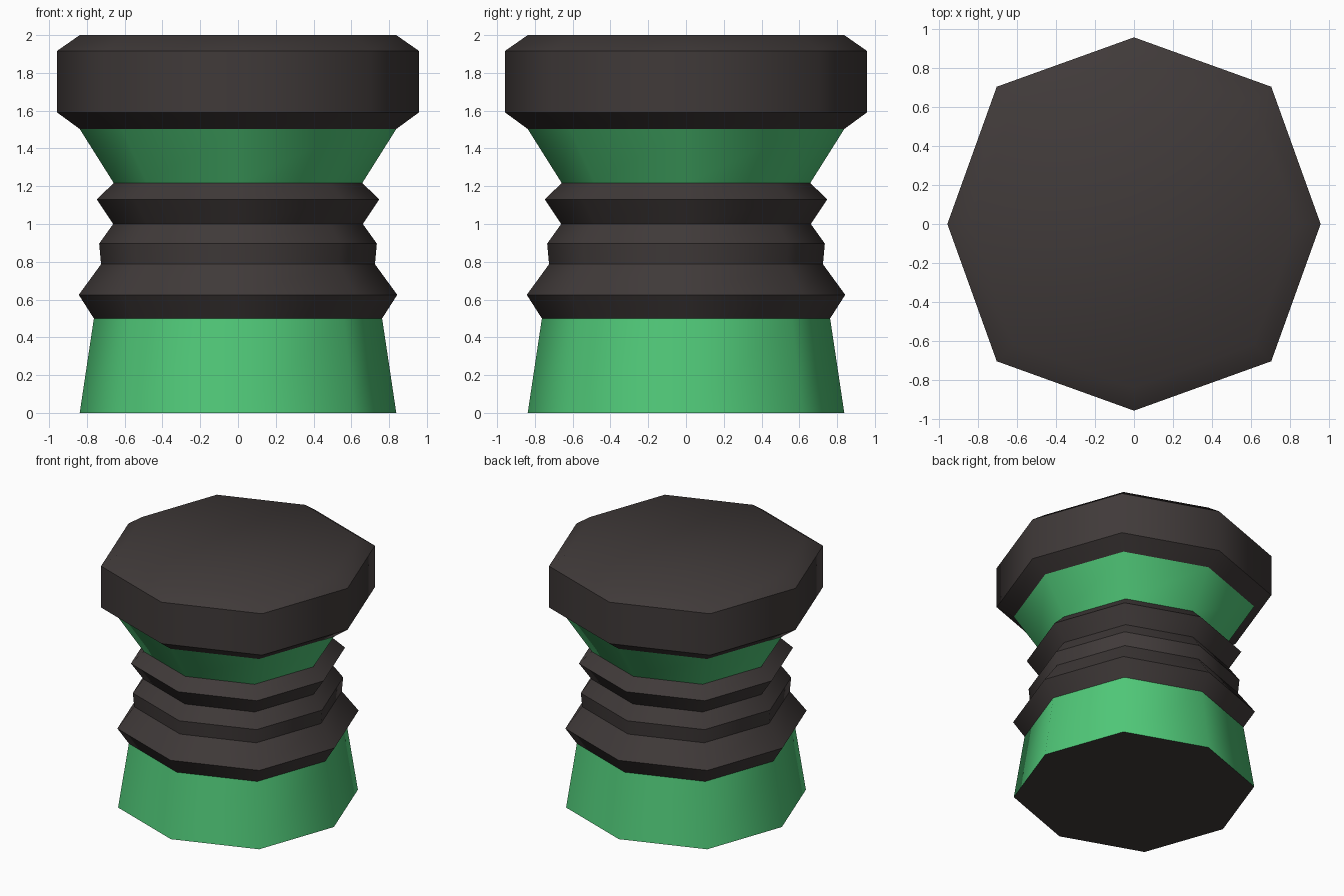
import bpy
import bmesh
from math import cos, sin, pi

SIDES = 8
CORNER = 1.04  # diagonal corners sit slightly further out

cube = bpy.data.objects.get("Cube")
if cube:
    bpy.data.objects.remove(cube, do_unlink=True)


def make_material(name, rgb):
    mat = bpy.data.materials.new(name)
    mat.use_nodes = True
    color = (*rgb, 1.0)
    mat.diffuse_color = color
    mat.node_tree.nodes["Principled BSDF"].inputs["Base Color"].default_value = color
    return mat


green = make_material("emerald green", (0.08, 0.578, 0.188))
dark = make_material("dark charcoal", (0.051, 0.042, 0.041))


def turned_part(name, profile, mats, bottom=False, top=False):
    """Loft (radius, height) rings around z; rings are creased, corners smooth."""
    bm = bmesh.new()
    rings = []
    for radius, z in profile:
        ring = []
        for i in range(SIDES):
            a = 2 * pi * i / SIDES
            r = radius * (CORNER if i % 2 else 1)
            ring.append(bm.verts.new((r * cos(a), r * sin(a), z)))
        rings.append(ring)
    for low, high in zip(rings, rings[1:]):
        for i in range(SIDES):
            j = (i + 1) % SIDES
            bm.faces.new((low[i], low[j], high[j], high[i]))
    if bottom:
        bm.faces.new(rings[0][::-1]).material_index = len(mats) - 1
    if top:
        bm.faces.new(rings[-1])
    for face in bm.faces:
        face.smooth = True
    # Crease every ring, leaving the closed top rim soft
    for ring in rings[:-1] if top else rings:
        for i in range(SIDES):
            edge = bm.edges.get((ring[i], ring[(i + 1) % SIDES]))
            edge.smooth = False
    mesh = bpy.data.meshes.new(name)
    bm.to_mesh(mesh)
    bm.free()
    for mat in mats:
        mesh.materials.append(mat)
    obj = bpy.data.objects.new(name, mesh)
    bpy.context.collection.objects.link(obj)
    return obj


# Tapered foot with a dark underside
turned_part("base", [(0.838, 0), (0.763, 0.5)], [green, dark], bottom=True)

# Ribbed middle section
turned_part("ribbed_waist",
            [(0.763, 0.5), (0.843, 0.625), (0.725, 0.787), (0.735, 0.896),
             (0.661, 1.0), (0.748, 1.13), (0.658, 1.217)], [dark])

# Flared neck under the head
turned_part("flared_neck", [(0.658, 1.217), (0.838, 1.503)], [green])

# Heavy bevelled head
turned_part("head", [(0.838, 1.503), (0.957, 1.59), (0.957, 1.917), (0.838, 2.0)],
            [dark], top=True)
